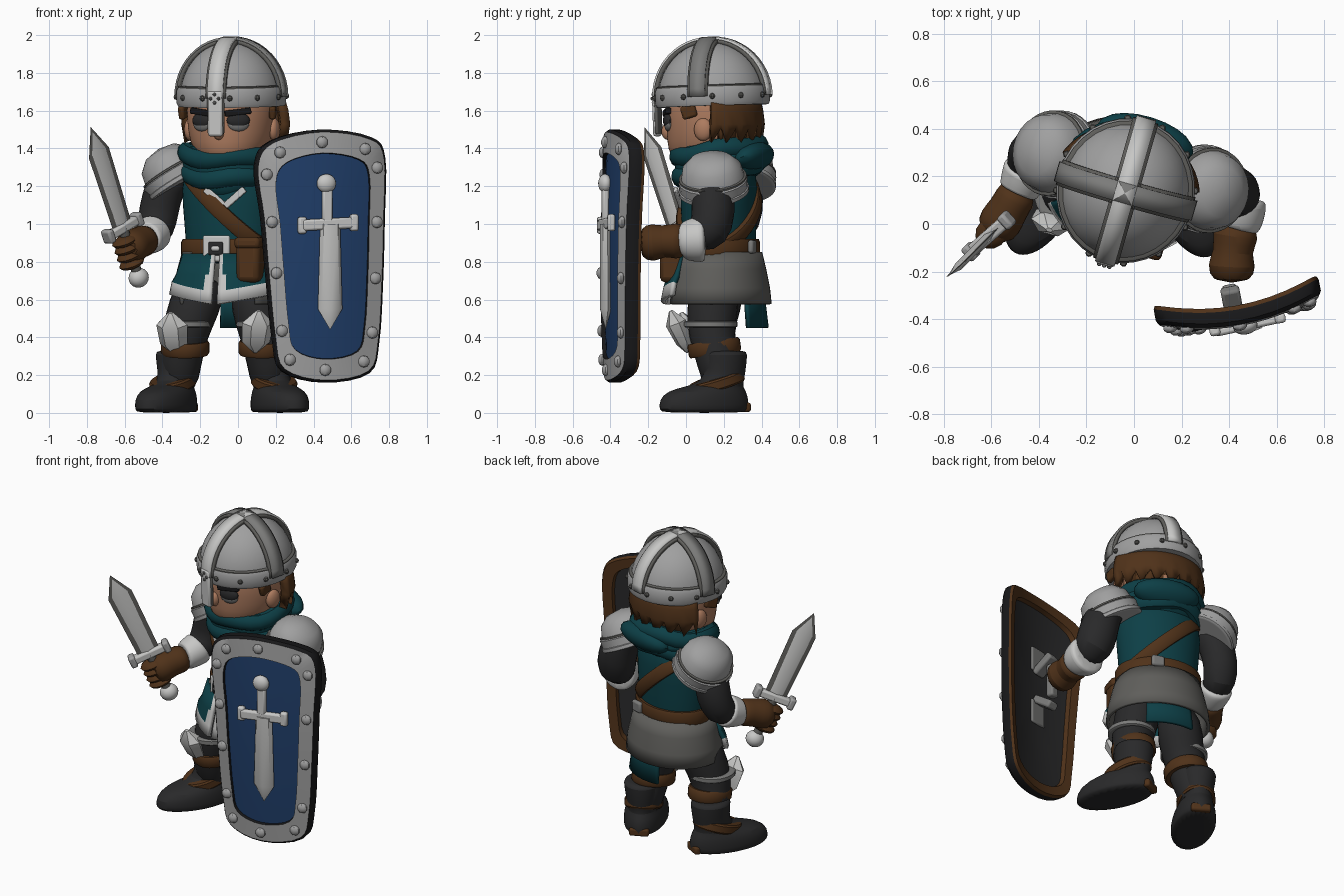
import bpy, bmesh
from math import sin, cos, pi, radians
from mathutils import Matrix, Vector, Euler

if "Cube" in bpy.data.objects:
    bpy.data.objects.remove(bpy.data.objects["Cube"])


def paint(name, *rgb):
    m = bpy.data.materials.new(name)
    m.use_nodes = True
    m.diffuse_color = (*rgb, 1)
    m.node_tree.nodes["Principled BSDF"].inputs["Base Color"].default_value = (*rgb, 1)
    return m


steel = paint("steel", .35, .35, .35)
silver = paint("bright silver", .57, .57, .56)
grey = paint("grey steel", .2, .2, .195)
mail = paint("dark steel", .115, .113, .105)
teal = paint("teal cloth", .004, .05, .062)
blue = paint("shield blue", .014, .047, .14)
leather = paint("brown leather", .08, .032, .01)
skin = paint("skin", .42, .2, .115)
cloth = paint("charcoal cloth", .022, .022, .023)
black = paint("black", .009, .009, .01)
parts = []


def at(x=0, y=0, z=0, rx=0, ry=0, rz=0, base=Matrix()):
    return base @ Matrix.Translation((x, y, z)) @ Euler((rx, ry, rz)).to_matrix().to_4x4()


def finish(name, bm, mats, sub=0, thick=0, bevel=0):
    bmesh.ops.remove_doubles(bm, verts=bm.verts, dist=.0002)
    bmesh.ops.recalc_face_normals(bm, faces=bm.faces)
    me = bpy.data.meshes.new(name)
    bm.to_mesh(me)
    bm.free()
    for m in mats if isinstance(mats, list) else [mats]:
        me.materials.append(m)
    ob = bpy.data.objects.new(name, me)
    bpy.context.collection.objects.link(ob)
    if thick:
        mod = ob.modifiers.new("thickness", "SOLIDIFY")
        mod.thickness, mod.offset = thick, 0
    if bevel:
        mod = ob.modifiers.new("bevel", "BEVEL")
        mod.width, mod.segments = bevel, 2
    if sub:
        ob.modifiers.new("smooth", "SUBSURF").levels = sub
        ob.modifiers["smooth"].render_levels = sub
    parts.append(ob)


def surface(name, fn, nu, nv, mats, frame=Matrix(), closed=True, caps=True, rule=None, **kw):
    """Grid of points fn(i, j), closed around i or left open."""
    bm = bmesh.new()
    rows = [[bm.verts.new(frame @ Vector(fn(i, j))) for i in range(nu)] for j in range(nv)]
    for j in range(nv - 1):
        for i in range(nu if closed else nu - 1):
            k = (i + 1) % nu
            f = bm.faces.new((rows[j][i], rows[j][k], rows[j + 1][k], rows[j + 1][i]))
            f.material_index = rule(i, j) if rule else 0
    if closed and caps:
        bm.faces.new(rows[0])
        bm.faces.new(rows[-1])
    finish(name, bm, mats, **kw)


def loft(name, rings, mat, frame=Matrix(), sides=24, **kw):
    """Stacked ellipses: height, x radius, y radius, y shift."""
    def point(i, j):
        z, rx, ry, cy = (*rings[j], 0)[:4]
        a = 2 * pi * i / sides
        return rx * cos(a), ry * sin(a) + cy, z
    surface(name, point, sides, len(rings), mat, frame, **kw)


def band(name, rx, ry, h, mat, frame):
    loft(name, [(-h / 2, rx * .9, ry * .9), (-h / 2, rx - .008, ry - .008), (-h / 3, rx, ry), (h / 3, rx, ry),
                (h / 2, rx - .008, ry - .008), (h / 2, rx * .9, ry * .9)], mat, frame, 32)


def limb(name, path, mat, sub=1):
    """Tube through points given as x, y, z, radius."""
    pts = [Vector(p[:3]) for p in path]
    turn = [Vector((0, 0, -1)).rotation_difference(pts[min(j + 1, len(pts) - 1)] - pts[max(j - 1, 0)])
            for j in range(len(pts))]

    def point(i, j):
        a = 2 * pi * i / 12
        return pts[j] + turn[j] @ Vector((cos(a), sin(a), 0)) * path[j][3]
    surface(name, point, 12, len(path), mat, sub=sub)


def wrap(name, a0, a1, rows, mats, frame, n=16, jag=0, dip=0, thick=.02, rule=None):
    """Open shell around the body; angles start at the front, the hem may be jagged or dip to the centre."""
    def point(i, j):
        z, r = rows[j]
        t = i / (n - 1)
        a = a0 + (a1 - a0) * t
        lift = jag * (i % 3) + dip * t if j >= len(rows) - (2 if dip else 1) else 0
        return r * sin(a), -r * .86 * cos(a), z + lift
    surface(name, point, n, len(rows), mats, frame, False, rule=rule, thick=thick)


def ball(name, size, mat, frame, seg=20):
    bm = bmesh.new()
    bmesh.ops.create_uvsphere(bm, u_segments=seg, v_segments=seg // 2, radius=1,
                              matrix=frame @ Matrix.Diagonal((*size, 1)))
    finish(name, bm, mat)


def box(name, size, mat, frame, bevel=.012):
    bm = bmesh.new()
    bmesh.ops.create_cube(bm, size=1, matrix=frame @ Matrix.Diagonal((*size, 1)))
    finish(name, bm, mat, bevel=bevel)


body = at(-.04, .175, rz=radians(-17))
head = at(-.035, .14, rz=radians(-16))

# Torso, belt, straps and collar trim
loft("torso", [(.78, .24, .19), (.9, .24, .19), (1.1, .26, .2), (1.26, .27, .2), (1.36, .18, .15)], teal, body, sub=1)
band("belt", .265, .213, .1, leather, at(z=.87, base=body))
band("shoulder_strap", .32, .222, .08, leather, at(z=1.07, ry=.75, base=body))
box("buckle_frame", (.15, .03, .14), silver, at(-.01, -.22, .87, base=body))
box("buckle_hole", (.085, .03, .075), cloth, at(-.01, -.228, .87, base=body))
box("buckle_tongue", (.05, .03, .03), silver, at(-.01, -.235, .87, base=body))
box("back_buckle", (.08, .03, .07), grey, at(.09, .212, .88, base=body))
box("pouch", (.13, .13, .22), leather, at(.17, -.2, .8, base=body), .03)
box("pouch_flap", (.14, .14, .06), leather, at(.17, -.205, .9, base=body), .02)
for s in (-1, 1):
    box("collar_trim", (.14, .02, .035), silver, at(s * .055 + .03, -.2, 1.14, ry=-s * .7, base=body), .005)

# Skirt: mail shell, trimmed front panels and rear flap
wrap("mail_skirt", .7, 2 * pi - .7, [(.85, .25), (.76, .275), (.66, .298), (.575, .308)], mail, body, 36)
for s in (-1, 1):
    wrap("front_panel", s * .05, s * .95, [(.84, .265), (.73, .3), (.64, .325), (.575, .34)], [teal, silver], body,
         14, dip=.05, thick=.025, rule=lambda i, j: int(j == 2 or i == 0 or (i == 1 and j == 1)))
wrap("rear_flap", pi - .6, pi + .45, [(.68, .26), (.56, .275), (.45, .29)], teal, body)

# Scarf and hood
loft("scarf_drape", [(1.13, .06, .06, -.12), (1.18, .18, .15, -.07), (1.26, .25, .22, -.01), (1.35, .28, .25, .01),
                     (1.42, .25, .24, .01), (1.43, .2, .2, .01)], teal, body, sub=1)
for r, z, tilt in ((.215, 1.38, .16), (.205, 1.28, .2)):
    surface("scarf_fold", lambda i, j: ((r + .02 + .05 * cos(j * pi / 5)) * cos(i * pi / 14),
                                        (r + .05 * cos(j * pi / 5)) * sin(i * pi / 14),
                                        .055 * sin(j * pi / 5) + .01 * sin(i * .9)),
            28, 11, teal, at(0, 0, z, tilt, 0, 0, body), caps=False)
ball("hood", (.21, .1, .075), teal, at(.03, .2, 1.355, .5, 0, 0, body))

# Head, face and hair
loft("face", [(1.3, .1, .12, -.03), (1.34, .155, .18, -.03), (1.39, .2, .225, -.015), (1.48, .23, .245), (1.6, .24, .25),
              (1.74, .23, .24)], skin, head, sub=1)
for s in (-1, 1):
    ball("ear", (.03, .05, .06), skin, at(s * .232, .015, 1.5, base=head))
    ball("eye_rim", (.058, .022, .042), grey, at(s * .1, -.214, 1.532, 0, 0, s * .4, head))
    ball("eye", (.062, .026, .042), cloth, at(s * .1, -.216, 1.548, 0, 0, s * .4, head))
    box("eyebrow", (.14, .03, .032), black, at(s * .1, -.222, 1.592, 0, -s * .12, s * .4, head), .006)
    box("sideburn", (.035, .08, .07), leather, at(s * .245, -.06, 1.595, .3, 0, s * .2, head))
ball("nose", (.03, .035, .045), skin, at(0, -.245, 1.49, base=head))
wrap("hair_back", 1.85, 2 * pi - 1.85, [(1.66, .262), (1.6, .28), (1.53, .29), (1.435, .275)], leather, head, 25, .04, thick=.05)
wrap("hair_under", 2.05, 2 * pi - 2.05, [(1.6, .24), (1.5, .25), (1.41, .225)], leather, head, 22, .03, thick=.05)

# Helmet with crossed ridges, riveted band and nose guard
helm = at(0, 0, 1.675, radians(2), 0, 0, head)
loft("helmet_dome", [(.302 * sin(a * pi / 20) - .01, .272 * cos(a * pi / 20), .29 * cos(a * pi / 20)) for a in range(11)],
     steel, helm, 32)
band("helmet_band", .29, .305, .1, steel, helm)
band("helmet_band_groove", .282, .298, .03, mail, at(z=.046, base=helm))
for turn, tone in ((0, silver), (pi / 2, grey)):
    for width, lift, mat in ((.11, 0, mail), (.085, .012, tone)):
        reach = (.298 if turn == 0 else .28) + lift
        surface("helmet_ridge", lambda i, j: (width * (j - .5), reach * cos(i * pi / 24), (.295 + lift) * sin(i * pi / 24)),
                25, 2, mat, at(rz=turn, base=helm), False, thick=.02)
for k in range(12):
    a = (k + .5) * pi / 6
    ball("helmet_rivet", (.016,) * 3, mail, at(.29 * sin(a), -.305 * cos(a), 0, base=helm), 8)
box("nose_guard", (.08, .03, .24), silver, at(0, -.31, -.08, base=helm))
box("nose_guard_edge", (.094, .02, .22), mail, at(0, -.302, -.08, base=helm))
for k in range(4):
    ball("nose_guard_rivet", (.01,) * 3, grey, at(.022 * cos(k * pi / 2), -.326, .022 * sin(k * pi / 2), base=helm), 8)

# Arms, bracers and gloves
limb("right_sleeve", [(-.32, .28, 1.3, .1), (-.39, .3, 1.2, .11), (-.42, .31, 1.07, .11), (-.435, .28, .97, .105),
                      (-.46, .19, .93, .08)], cloth)
limb("left_sleeve", [(.28, .14, 1.28, .1), (.36, .14, 1.2, .115), (.4, .145, 1.06, .125), (.42, .13, .96, .125),
                     (.43, .03, .91, .085)], cloth)
limb("right_bracer", [(-.445, .24, .96, .1), (-.45, .225, .95, .108), (-.485, .14, .92, .09), (-.49, .13, .92, .08)], silver, 2)
limb("left_bracer", [(.435, .105, .92, .115), (.435, .08, .92, .13), (.435, -.01, .91, .11), (.43, -.02, .91, .09)], silver, 2)
limb("right_glove", [(-.48, .15, .92, .075), (-.5, .11, .91, .09), (-.53, .06, .9, .085), (-.56, .01, .88, .1),
                     (-.6, -.05, .86, .08)], leather)
limb("left_glove", [(.435, 0, .91, .085), (.425, -.05, .91, .105), (.415, -.12, .91, .08), (.41, -.17, .9, .11),
                    (.41, -.25, .9, .085)], leather)

# Pauldrons
for side, frame in (("left", at(.33, .14, 1.26, 0, .45, -.2)), ("right", at(-.36, .3, 1.295, 0, -.55, -.2))):
    loft(side + "_pauldron", [(-.1, .15, .155), (-.1, .175, .18), (-.03, .18, .183), (-.02, .16, .17), (.05, .145, .155),
                              (.1, .09, .105), (.12, 0, 0)], steel, frame)
    band(side + "_pauldron_groove", .172, .18, .014, mail, at(z=-.018, base=frame))
    band(side + "_pauldron_rim", .182, .187, .03, steel, at(z=-.09, base=frame))

# Legs, knee guards and boots
for side, shift, toe, path, knee in (
        ("right", -.325, -.5, [(-.16, .2, .74, .13), (-.24, .15, .55, .145), (-.28, .13, .42, .125), (-.305, .17, .28, .118),
                               (-.315, .2, .1, .1)], (-.345, .02, .42)),
        ("left", .175, .42, [(.08, .16, .74, .13), (.1, .14, .55, .145), (.13, .13, .42, .125), (.16, .17, .28, .118),
                             (.17, .2, .1, .1)], (.1, -.035, .43))):
    limb(side + "_leg", path, cloth)
    x, y, z = path[2][:3]
    band(side + "_knee_strap", .128, .14, .075, leather, at(x, y + .02, .345, .15))
    band(side + "_thigh_band", .14, .142, .035, grey, at(x, y, .47))
    foot = at(shift, .2, 0, 0, 0, toe)
    loft(side + "_boot", [(0, .12, .24, -.115), (.015, .13, .255, -.115), (.07, .13, .255, -.115), (.115, .12, .225, -.1),
                          (.14, .1, .16, -.055), (.165, .094, .115, -.005), (.23, .1, .115, .005), (.32, .117, .125, .005),
                          (.33, .1, .11, .005)], cloth, foot, sub=1)
    band(side + "_ankle_strap", .115, .155, .06, leather, at(0, -.04, .16, .3, 0, 0, foot))
    box(side + "_heel", (.12, .04, .05), leather, at(0, .115, .03, base=foot))
    loft(side + "_knee_guard", [(-.12, .01, .01), (-.06, .075, .04), (.05, .085, .055), (.12, .015, .01)], silver,
         at(*knee, .4, 0, toe / 2), 6)

# Short sword in the right hand
up = Vector((-.29, -.29, .91)).normalized()
across = Vector((.73, .64, .44))
across = (across - up * across.dot(up)).normalized()
sword = Matrix((across, up.cross(across), up)).transposed().to_4x4()
sword.translation = (-.61, -.05, .98)
loft("sword_blade", [(0, .052, .018), (.44, .062, .018), (.57, 0, 0)], silver, sword, 4)
loft("sword_blade_edge", [(0, .068, .01), (.435, .076, .01), (.585, 0, 0)], mail, sword, 4)
box("sword_guard", (.22, .055, .05), silver, sword)
for s in (-1, 1):
    box("sword_guard_end", (.04, .07, .075), steel, at(s * .11, base=sword))
loft("sword_grip", [(-.28, .028, .028), (0, .028, .028)], mail, sword, 12)
ball("sword_pommel", (.056, .052, .052), silver, at(z=-.29, base=sword))
for k in range(4):
    ball("finger", (.075, .065, .028), leather, at(-.015, 0, -.07 - .043 * k, base=sword), 12)

# Curved shield: one outline scaled into rings from front centre to back centre
shield = at(.465, -.44, .83, 0, 0, radians(11))
outline = [Vector(p) for p in ((-.02, .67), (.26, .63), (.34, .52), (.335, .2), (.325, -.13), (.305, -.45), (.25, -.62), (0, -.67),
                               (-.22, -.61), (-.27, -.44), (-.305, -.1), (-.33, .2), (-.36, .48), (-.28, .61))]


def edge(i):
    k, t = divmod(i, 4)
    a, b, c, d = (outline[(k + n) % len(outline)] for n in (-1, 0, 1, 2))
    t /= 4
    return b + (c - a) * t / 2 + (a * 2 - b * 5 + c * 4 - d) * t * t / 2 + (b * 3 - a - c * 3 + d) * t ** 3 / 2


def bent(u, v, depth):
    return u, depth + .6 * u * u + .05 * v * v, v


rings = [(0, 0, .02, 0), (.3, .35, .02, 0), (.55, .65, .02, 0), (.71, .81, .02, 3), (.72, .815, 0, 1), (.965, .98, 0, 3),
         (1, 1, .015, 3), (1, 1, .062, 2), (.98, .985, .08, 2), (.82, .9, .08, 2), (.81, .89, .05, 4),
         (.5, .5, .05, 4), (0, 0, .05, 4)]
surface("shield", lambda i, j: bent(edge(i).x * rings[j][0], edge(i).y * rings[j][1], rings[j][2]),
        56, len(rings), [blue, steel, leather, black, cloth], shield, caps=False, rule=lambda i, j: rings[j][3])
for p in outline:
    ball("shield_stud", (.032, .022, .032), steel, at(*bent(p.x * .85, p.y * .9, -.003), base=shield), 10)
loft("emblem_blade", [(-.39, 0, 0), (-.28, .066, .03), (.17, .054, .03)], silver, at(.025, .01, 0, base=shield), 8)
box("emblem_guard", (.28, .035, .06), silver, at(.015, .01, .17, 0, -.05, .02, shield))
for s in (-1, 1):
    box("emblem_guard_end", (.045, .04, .09), silver, at(.015 + s * .14, .014, .17 + s * .007, base=shield))
box("emblem_grip", (.055, .035, .2), silver, at(.01, .01, .28, base=shield))
ball("emblem_pommel", (.052, .035, .05), silver, at(.005, .01, .385, base=shield))

# Shield handle
for s in (-1, 1):
    box("handle_arm", (.08, .15, .05), grey, at(-.03, .115, .08 + s * .13, s * .6, 0, 0, shield))
    box("handle_plate", (.12, .02, .16), grey, at(-.03, .055, .08 + s * .18, base=shield))
box("handle_bar", (.06, .05, .22), grey, at(-.03, .17, .08, base=shield))

# Smooth shading with crisp edges
bpy.ops.object.select_all(action="DESELECT")
for ob in parts:
    ob.select_set(True)
bpy.context.view_layer.objects.active = parts[0]
bpy.ops.object.shade_smooth_by_angle(angle=radians(38))
